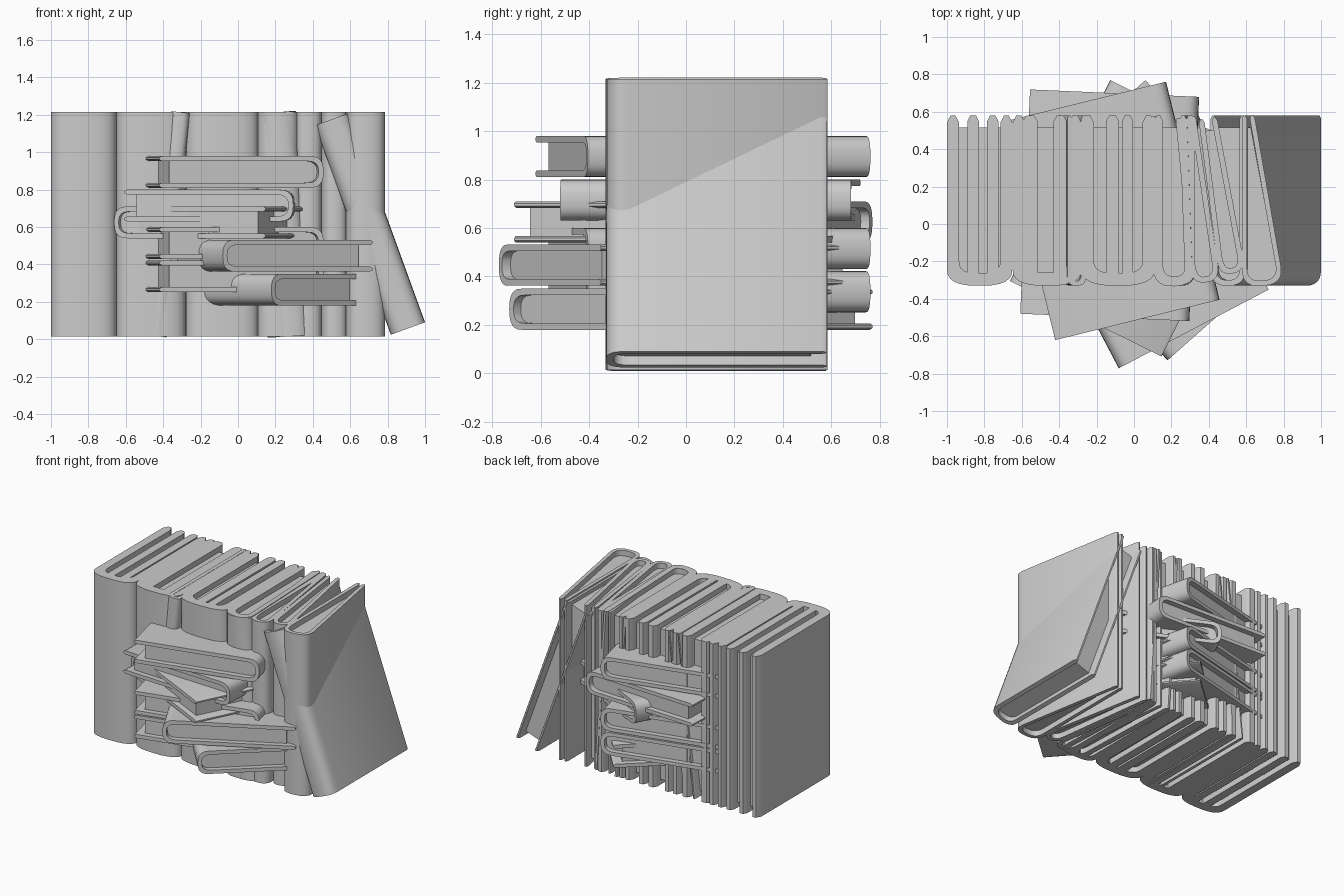
import bpy, bmesh, math
from mathutils import Matrix, Vector

if "Cube" in bpy.data.objects:
    bpy.data.objects.remove(bpy.data.objects["Cube"])

D, H = 0.91, 1.2          # depth and height shared by all books


def arm(t, tf, y0, y1, r, n=12):
    """U-shaped line: fore-edge, rounded spine, fore-edge."""
    pts = [(-tf / 2, y1)]
    for i in range(n + 1):
        a = math.pi * i / n
        c, s = math.cos(a), math.sin(a)
        pts.append((-t / 2 * math.copysign(abs(c) ** 0.75, c), y0 + r - r * abs(s) ** 0.75))
    return pts + [(tf / 2, y1)]


def prism(bm, poly_faces, pts, z0, z1):
    lo = [bm.verts.new((x, y, z0)) for x, y in pts]
    hi = [bm.verts.new((x, y, z1)) for x, y in pts]
    for f in poly_faces:
        bm.faces.new([lo[i] for i in reversed(f)])
        bm.faces.new([hi[i] for i in f])
    n = len(pts)
    for i in range(n):
        j = (i + 1) % n
        bm.faces.new((lo[i], lo[j], hi[j], hi[i]))


def finish(bm, name, mat):
    bmesh.ops.recalc_face_normals(bm, faces=bm.faces)
    me = bpy.data.meshes.new(name)
    bm.to_mesh(me)
    bm.free()
    ob = bpy.data.objects.new(name, me)
    ob.matrix_world = mat
    bpy.context.collection.objects.link(ob)
    bpy.context.view_layer.objects.active = ob
    ob.select_set(True)
    bpy.ops.object.shade_smooth_by_angle(angle=math.radians(35))
    ob.select_set(False)


def book(name, mat, t, b=0.03, tf=None, r=0.09, ribs=(), d=D, inset=0.04, h=H):
    """Book centred on its origin: thickness x, spine at -y, height z."""
    tf = tf or t
    y0, y1 = -d / 2, d / 2
    tip = b * 0.3
    outer = arm(t, tf, y0, y1 - b * 0.6, r)
    outer = [(-tf / 2 + tip, y1)] + outer + [(tf / 2 - tip, y1)]
    ti, tfi = t - 2 * b, max(tf - 2 * b, 0.008)
    inner = arm(ti, tfi, y0 + b, y1 - b * 0.6, min(r, 0.07))
    inner = [(-tfi / 2 - tip, y1)] + inner + [(tfi / 2 + tip, y1)]
    n = len(outer)
    # cover
    bm = bmesh.new()
    faces = [(i, i + 1, 2 * n - 2 - i, 2 * n - 1 - i) for i in range(n - 1)]
    prism(bm, faces, outer + inner[::-1], -h / 2, h / 2)
    finish(bm, name + "_cover", mat)
    # pages
    bm = bmesh.new()
    block = arm(ti + 0.004, tfi + 0.004, y0 + b - 0.002, y1 - 0.065, min(r, 0.07))
    prism(bm, [tuple(range(len(block)))], block, -h / 2 + inset, h / 2 - inset)
    finish(bm, name + "_pages", mat)
    # extra boards standing between the pages
    for k, (x, w) in enumerate(ribs):
        bm = bmesh.new()
        p = [(x - w / 2, y0 + 0.04), (x + w / 2, y0 + 0.04), (x + w / 2, y1 - 0.03),
             (x + w / 4, y1), (x - w / 4, y1), (x - w / 2, y1 - 0.03)]
        prism(bm, [tuple(range(6))], p, -h / 2, h / 2)
        finish(bm, f"{name}_board_{k}", mat)


def stand(x, tilt=0, yaw=0, y=0.125, z=0.615):
    return (Matrix.Translation((x, y, z)) @ Matrix.Rotation(math.radians(yaw), 4, 'Z')
            @ Matrix.Rotation(math.radians(tilt), 4, 'Y'))


def lie(x, y, z, spine_deg):
    """Lying flat; spine_deg is the compass direction of the spine."""
    a = math.radians(spine_deg)
    X = Vector((0, 0, 1))
    Y = -Vector((math.cos(a), math.sin(a), 0))
    Z = X.cross(Y)
    m = Matrix((X, Y, Z)).transposed().to_4x4()
    return Matrix.Translation((x, y, z)) @ m


# upright row
book("row_book_1", stand(-0.825), 0.35, b=0.065, ribs=[(-0.035, 0.06), (0.07, 0.06)])
book("row_book_2", stand(-0.465), 0.37, b=0.07, ribs=[(-0.09, 0.08), (0.07, 0.07)])
book("row_book_3", stand(-0.085), 0.39, b=0.065, ribs=[(-0.03, 0.07), (0.05, 0.06)])
book("row_book_4", stand(0.215), 0.22, b=0.05)
# slightly tilted and turned books in the row
book("tilted_book_1", stand(-0.37, 6, 0, 0.125), 0.10, b=0.025, r=0.05, h=1.205)
book("tilted_book_2", stand(0.235, -3.5, 2, 0.123), 0.20, b=0.04)
book("turned_book_1", stand(0.33, 0, 7, 0.13), 0.15, b=0.03, tf=0.11, d=0.89)
book("turned_book_2", stand(0.46, 0, 9, 0.15), 0.14, b=0.03, tf=0.10, d=0.84)
# wedge-shaped end book and the book leaning through it
book("wedge_book", stand(0.65, 0, 5), 0.21, b=0.028, tf=0.07, d=0.915)
book("leaning_book", stand(0.705, -20, 0, 0.125, 0.617), 0.195, b=0.03, h=1.19)

# pile of flat books passing through the row
pile = [(-0.125, 0.07, 0.895, 13.8), (-0.13, 0.10, 0.715, -2.5), (0.01, 0.03, 0.625, 206.5 - 53),
        (-0.125, 0.07, 0.515, 13.8), (0.04, -0.03, 0.447, 207.7), (-0.125, 0.07, 0.337, 13.8),
        (0.12, 0.02, 0.265, 221.5)]
for i, (x, y, z, a) in enumerate(pile):
    book(f"flat_book_{i + 1}", lie(x, y, z, a), 0.17, b=0.027, r=0.08, d=0.905)
